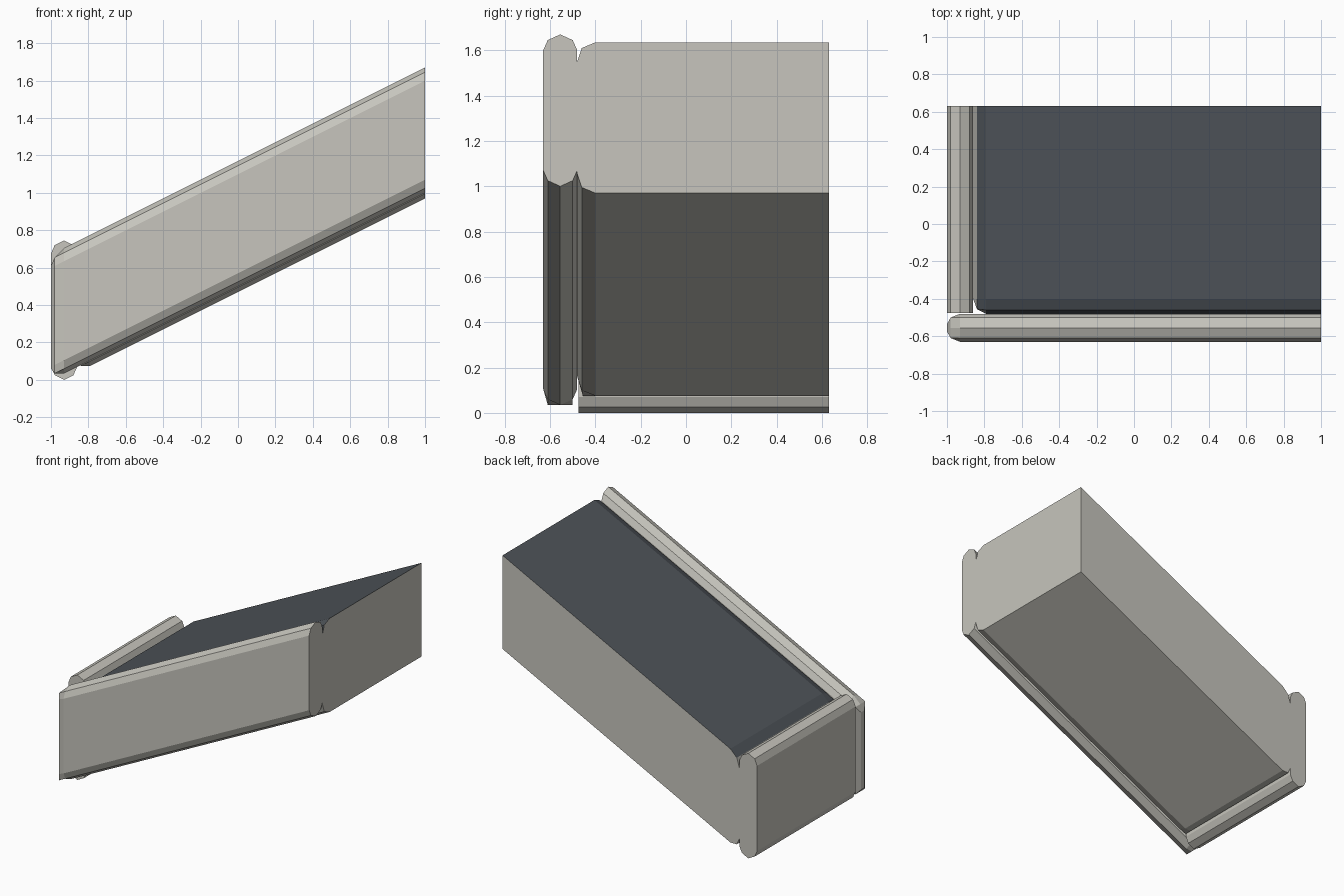
import bpy, bmesh

cube = bpy.data.objects.get("Cube")
if cube:
    bpy.data.objects.remove(cube)

SLOPE = 0.5


def material(name, rgb):
    m = bpy.data.materials.new(name)
    m.use_nodes = True
    m.diffuse_color = (*rgb, 1)
    m.node_tree.nodes["Principled BSDF"].inputs["Base Color"].default_value = (*rgb, 1)
    return m


stone = material("pale stone", (0.57, 0.56, 0.51))
asphalt = material("dark asphalt", (0.075, 0.086, 0.098))


def loft(name, rings, mats, dark_rule=None):
    """Skin matching rings of points into a closed solid."""
    bm = bmesh.new()
    loops = [[bm.verts.new(p) for p in ring] for ring in rings]
    n = len(loops[0])
    for a, b in zip(loops, loops[1:]):
        for i in range(n):
            j = (i + 1) % n
            bm.faces.new((a[i], a[j], b[j], b[i]))
    bm.faces.new(loops[0])
    bm.faces.new(loops[-1])
    bmesh.ops.remove_doubles(bm, verts=bm.verts, dist=0.0005)
    bmesh.ops.recalc_face_normals(bm, faces=bm.faces)
    if dark_rule:
        for f in bm.faces:
            f.material_index = int(dark_rule(f))
    mesh = bpy.data.meshes.new(name)
    bm.to_mesh(mesh)
    bm.free()
    for m in mats:
        mesh.materials.append(m)
    obj = bpy.data.objects.new(name, mesh)
    bpy.context.collection.objects.link(obj)
    return obj


def rounded_bar(half, low, high):
    """Slab section with faceted round top and bottom edges."""
    top = [(-half, high - 0.07), (-half + 0.02, high - 0.025), (0, high),
           (half - 0.02, high - 0.025), (half, high - 0.07)]
    return top + [(u, low + high - z) for u, z in reversed(top)]


def sloped_rings(profile, low, high, stations):
    """Sheared sections along x, each trimmed to (x, y_min, y_max, z_trim)."""
    return [[(x, min(max(y, y0), y1),
              min(max(z, low + t), high - t) + SLOPE * (x - 1)) for y, z in profile]
            for x, y0, y1, t in stations]


# Sloping front kerb with a rounded lower end
MID, HALF = -0.555, 0.075
kerb = [(MID + u, z) for u, z in rounded_bar(HALF, 1.0, 1.67)]
ends = [(-1, 0.02, 0.06), (-0.98, 0.055, 0.025), (-0.93, HALF, 0), (1, HALF, 0)]
loft("front_kerb", sloped_rings(kerb, 1.0, 1.67,
     [(x, MID - w, MID + w, t) for x, w, t in ends]), [stone])

# Level kerb across the low end
bar = rounded_bar(0.07, 0.0, 0.745)
loft("end_kerb", [[(u - 0.93, y, z) for u, z in bar] for y in (-0.475, 0.63)], [stone])

# Sloping slab with a dark top surface
LOW, HIGH, BACK = 0.97, 1.635, 0.63
edge = [(-0.48, HIGH - 0.085), (-0.46, HIGH - 0.025), (-0.40, HIGH)]
slab = edge + [(BACK, HIGH), (BACK, LOW)] + [(y, LOW + HIGH - z) for y, z in reversed(edge)]
loft("ramp_slab", sloped_rings(slab, LOW, HIGH,
     [(-0.86, -0.40, BACK, 0.08), (-0.84, -0.455, BACK, 0.025),
      (-0.79, -0.48, BACK, 0), (1, -0.48, BACK, 0)]),
     [stone, asphalt],
     lambda f: f.normal.z > 0.2 and f.calc_center_median().x > -0.845)
